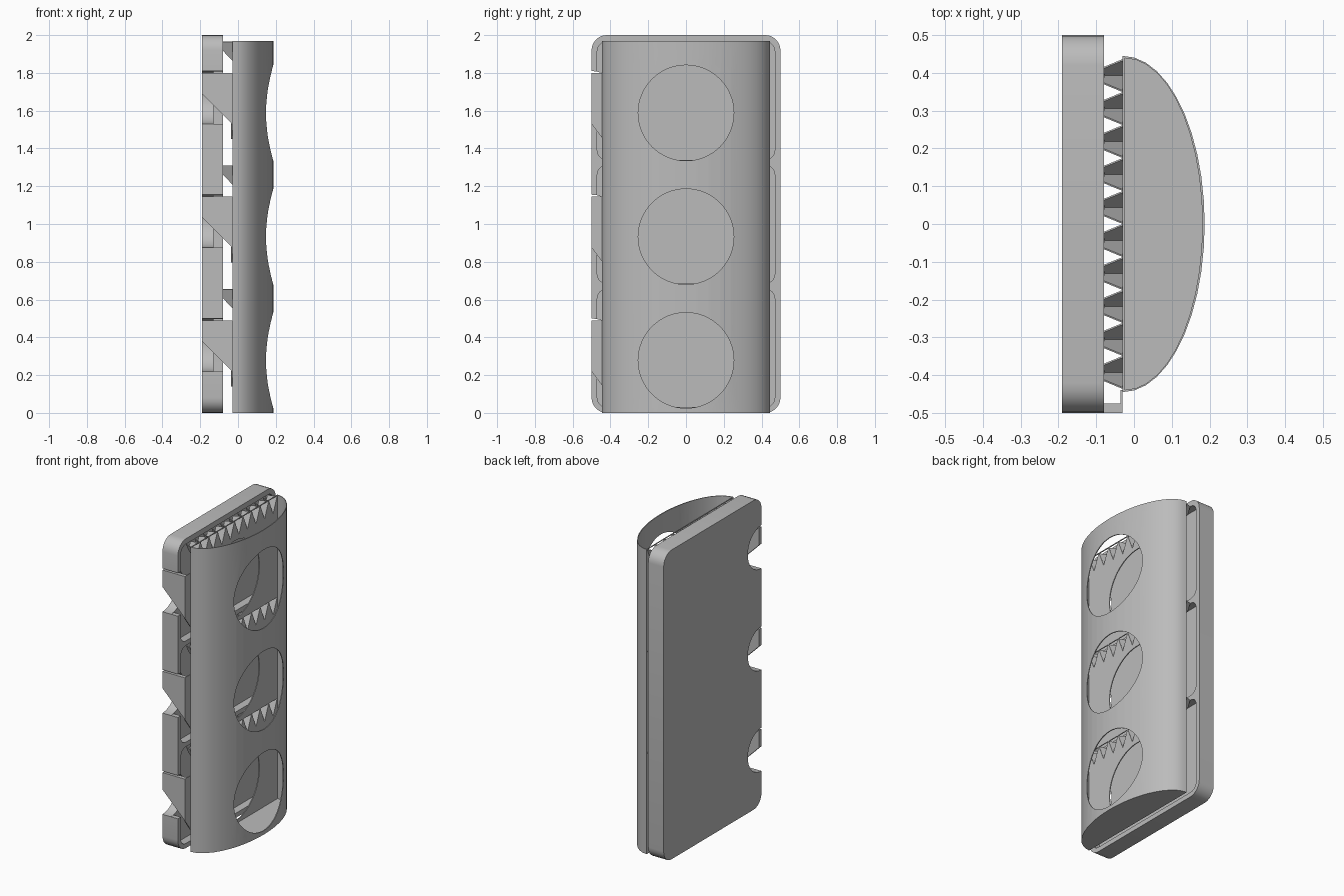
import bpy, bmesh, math
from mathutils import Vector

cube = bpy.data.objects.get("Cube")
if cube:
    bpy.data.objects.remove(cube, do_unlink=True)

grey = bpy.data.materials.new("plain_grey")
grey.use_nodes = True
grey.diffuse_color = (0.5, 0.5, 0.5, 1)
grey.node_tree.nodes["Principled BSDF"].inputs["Base Color"].default_value = (0.5, 0.5, 0.5, 1)

PITCH = 0.655
LEVELS = [i * PITCH for i in range(3)]


def make(name, bm):
    me = bpy.data.meshes.new(name)
    bm.to_mesh(me)
    bm.free()
    me.materials.append(grey)
    ob = bpy.data.objects.new(name, me)
    bpy.context.scene.collection.objects.link(ob)
    return ob


def add_prism(bm, pts, axis, a, b):
    """Extrude a 2D outline along an axis from a to b."""
    place = {"x": lambda p, t: (t, p[0], p[1]),
             "y": lambda p, t: (p[0], t, p[1]),
             "z": lambda p, t: (p[0], p[1], t)}[axis]
    n = len(pts)
    lo = [bm.verts.new(place(p, a)) for p in pts]
    hi = [bm.verts.new(place(p, b)) for p in pts]
    faces = [bm.faces.new(lo), bm.faces.new(hi)]
    for i in range(n):
        j = (i + 1) % n
        faces.append(bm.faces.new((lo[i], lo[j], hi[j], hi[i])))
    bmesh.ops.recalc_face_normals(bm, faces=faces)


def prisms(name, outlines, axis, a, b):
    bm = bmesh.new()
    for pts in outlines:
        add_prism(bm, pts, axis, a, b)
    return make(name, bm)


def rect(u0, u1, v0, v1):
    return [(u0, v0), (u1, v0), (u1, v1), (u0, v1)]


def rounded(u0, u1, v0, v1, r, steps=6):
    corners = [(u1 - r, v1 - r), (u0 + r, v1 - r), (u0 + r, v0 + r), (u1 - r, v0 + r)]
    pts = []
    for k, (u, v) in enumerate(corners):
        for s in range(steps + 1):
            t = math.pi / 2 * (k + s / steps)
            pts.append((u + r * math.cos(t), v + r * math.sin(t)))
    return pts


def circle(u, v, r, n=64):
    return [(u + r * math.cos(2 * math.pi * i / n), v + r * math.sin(2 * math.pi * i / n))
            for i in range(n)]


def half_ellipse(x0, rx, ry, n=22):
    return [(x0 + rx * math.cos(t), ry * math.sin(t))
            for t in (-math.pi / 2 + math.pi * i / n for i in range(n + 1))]


def bake(ob):
    dg = bpy.context.evaluated_depsgraph_get()
    me = bpy.data.meshes.new_from_object(ob.evaluated_get(dg))
    ob.modifiers.clear()
    ob.data = me


def cut(ob, cutter):
    cutter.hide_render = True
    mod = ob.modifiers.new("cut", "BOOLEAN")
    mod.operation, mod.solver, mod.object = "DIFFERENCE", "EXACT", cutter
    bake(ob)
    bpy.data.objects.remove(cutter, do_unlink=True)


def smooth(ob):
    bpy.ops.object.select_all(action="DESELECT")
    ob.select_set(True)
    bpy.context.view_layer.objects.active = ob
    bpy.ops.object.shade_smooth_by_angle(angle=math.radians(30))


# Back tray with three shallow rounded pockets
tray = prisms("back_tray", [rounded(-0.5, 0.5, 0, 2, 0.08)], "x", -0.19, -0.08)
cut(tray, prisms("pocket_cutter",
                 [rounded(-0.47, 0.47, z + 0.03, z + PITCH, 0.05) for z in LEVELS],
                 "x", -0.13, 0))
# Side openings and finger notches along the front edge
cut(tray, prisms("opening_cutter",
                 [rect(-0.6, -0.44, z + 0.22, z + 0.49) for z in LEVELS], "x", -0.13, 0))
cut(tray, prisms("notch_cutter",
                 [circle(-0.5, z + 0.36, 0.14, 32) for z in LEVELS], "x", -0.3, 0))
smooth(tray)

# Curved shell with a flat back wall and a closed bottom
shell = prisms("curved_shell", [half_ellipse(-0.03, 0.217, 0.445)], "z", 0, 1.97)
cut(shell, prisms("hollow_cutter", [half_ellipse(-0.024, 0.205, 0.439)], "z", 0.008, 2.2))
cut(shell, prisms("window_cutter",
                  [circle(0, z + 0.278, 0.253) for z in LEVELS], "x", -0.1, 0.4))

# Row of V-shaped slots in the back wall at the top of each level
TEETH = [(i - 4.5) * 0.0873 for i in range(10)]
cut(shell, prisms("slot_cutter",
                  [[(y - 0.041, z + PITCH + 0.001), (y + 0.041, z + PITCH + 0.001),
                    (y, z + PITCH - 0.1)] for z in LEVELS for y in TEETH],
                  "x", -0.06, -0.01))
smooth(shell)

# V-shaped troughs bridging the gap between shell and tray
bm = bmesh.new()
for z in LEVELS:
    top = z + PITCH
    for y in TEETH:
        wide = [bm.verts.new((-0.028, y + d, h))
                for d, h in ((-0.0425, top), (0, top - 0.1), (0.0425, top))]
        slim = [bm.verts.new((-0.08, y + d, h))
                for d, h in ((-0.021, top), (0, top - 0.045), (0.021, top))]
        for i in range(2):
            bm.faces.new((wide[i], wide[i + 1], slim[i + 1], slim[i]))
troughs = make("trough_teeth", bm)
mod = troughs.modifiers.new("thickness", "SOLIDIFY")
mod.thickness, mod.offset = 0.004, 0
bake(troughs)

# Chute covers: a slanted front plate and a thin side wall for each level
prisms("chute_front",
       [[(-0.19, z + 0.49), (-0.03, z + 0.49), (-0.03, z + 0.22), (-0.19, z + 0.38)]
        for z in LEVELS], "y", -0.5, -0.475)
prisms("chute_side",
       [[(-0.5, z + 0.49), (-0.44, z + 0.49), (-0.44, z + 0.14), (-0.5, z + 0.22)]
        for z in LEVELS], "x", -0.036, -0.03)
